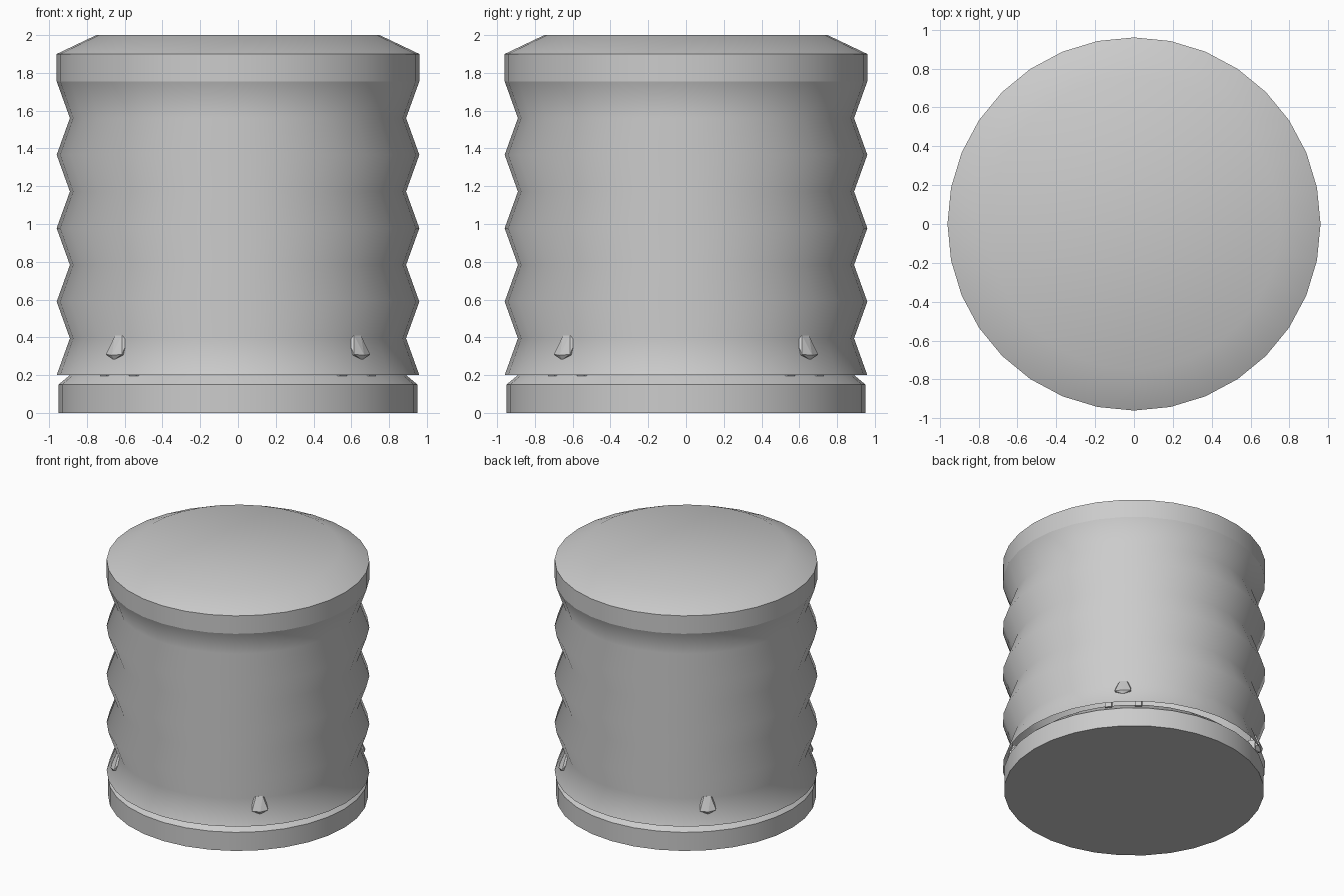
import bpy, bmesh, math
from mathutils import Matrix

if "Cube" in bpy.data.objects:
    bpy.data.objects.remove(bpy.data.objects["Cube"])

SIDES = 32
grey = bpy.data.materials.new("light grey")
grey.diffuse_color = (0.6, 0.6, 0.6, 1)
grey.use_nodes = True
grey.node_tree.nodes["Principled BSDF"].inputs["Base Color"].default_value = grey.diffuse_color


def finish(name, bm, smooth=None):
    me = bpy.data.meshes.new(name)
    bm.to_mesh(me)
    bm.free()
    me.materials.append(grey)
    ob = bpy.data.objects.new(name, me)
    bpy.context.collection.objects.link(ob)
    if smooth:
        bpy.ops.object.select_all(action='DESELECT')
        ob.select_set(True)
        bpy.context.view_layer.objects.active = ob
        bpy.ops.object.shade_smooth_by_angle(angle=math.radians(smooth))
    return ob


def lathe(name, profile, smooth, cap_bottom=False, cap_top=False):
    """Revolve (radius, z) points, listed from the bottom up."""
    bm = bmesh.new()
    rings = []
    for r, z in profile:
        rings.append([bm.verts.new((r * math.cos(2 * math.pi * i / SIDES),
                                    r * math.sin(2 * math.pi * i / SIDES), z))
                      for i in range(SIDES)])
    for a, b in zip(rings, rings[1:]):
        for i in range(SIDES):
            j = (i + 1) % SIDES
            bm.faces.new((a[i], a[j], b[j], b[i]))
    if cap_bottom:
        bm.faces.new(rings[0][::-1])
    if cap_top:
        bm.faces.new(rings[-1])
    return finish(name, bm, smooth)


# Base disc with a chamfer running up inside the body
lathe("base", [(0.95, 0), (0.95, 0.15), (0.89, 0.20), (0.84, 0.24)], 35, True, True)

# Bellows body, an open shell of alternating ridges and valleys
step = (1.755 - 0.2) / 8
lathe("bellows_body", [(0.96 if i % 2 == 0 else 0.89, 0.2 + i * step) for i in range(9)], 50)

# Rim and shallow lid
lathe("lid", [(0.96, 1.755), (0.96, 1.90), (0.75, 2.0)], 45, False, True)

# Four clips on the diagonals: a barb through the wall and two feet below it
for k in range(4):
    turn = Matrix.Rotation(math.radians(45 + 90 * k), 4, 'Z')
    bm = bmesh.new()
    pts = [(0.895, s * 0.025, 0.41) for s in (-1, 1)]
    pts += [(0.93, s * 0.06, 0.31) for s in (-1, 1)]
    pts += [(0.945, 0, 0.305), (0.928, 0, 0.28)]
    pts += [(0.86, s * 0.05, z) for s in (-1, 1) for z in (0.29, 0.40)]
    for p in pts:
        bm.verts.new(p)
    bmesh.ops.convex_hull(bm, input=bm.verts[:])
    bm.transform(turn)
    finish("clip_barb_%d" % (k + 1), bm)

    bm = bmesh.new()
    for s in (-1, 1):
        bmesh.ops.create_cube(bm, size=1, matrix=Matrix.Translation((0.875, s * 0.11, 0.25))
                              @ Matrix.Diagonal((0.05, 0.05, 0.11, 1)))
    bm.transform(turn)
    finish("clip_feet_%d" % (k + 1), bm)
